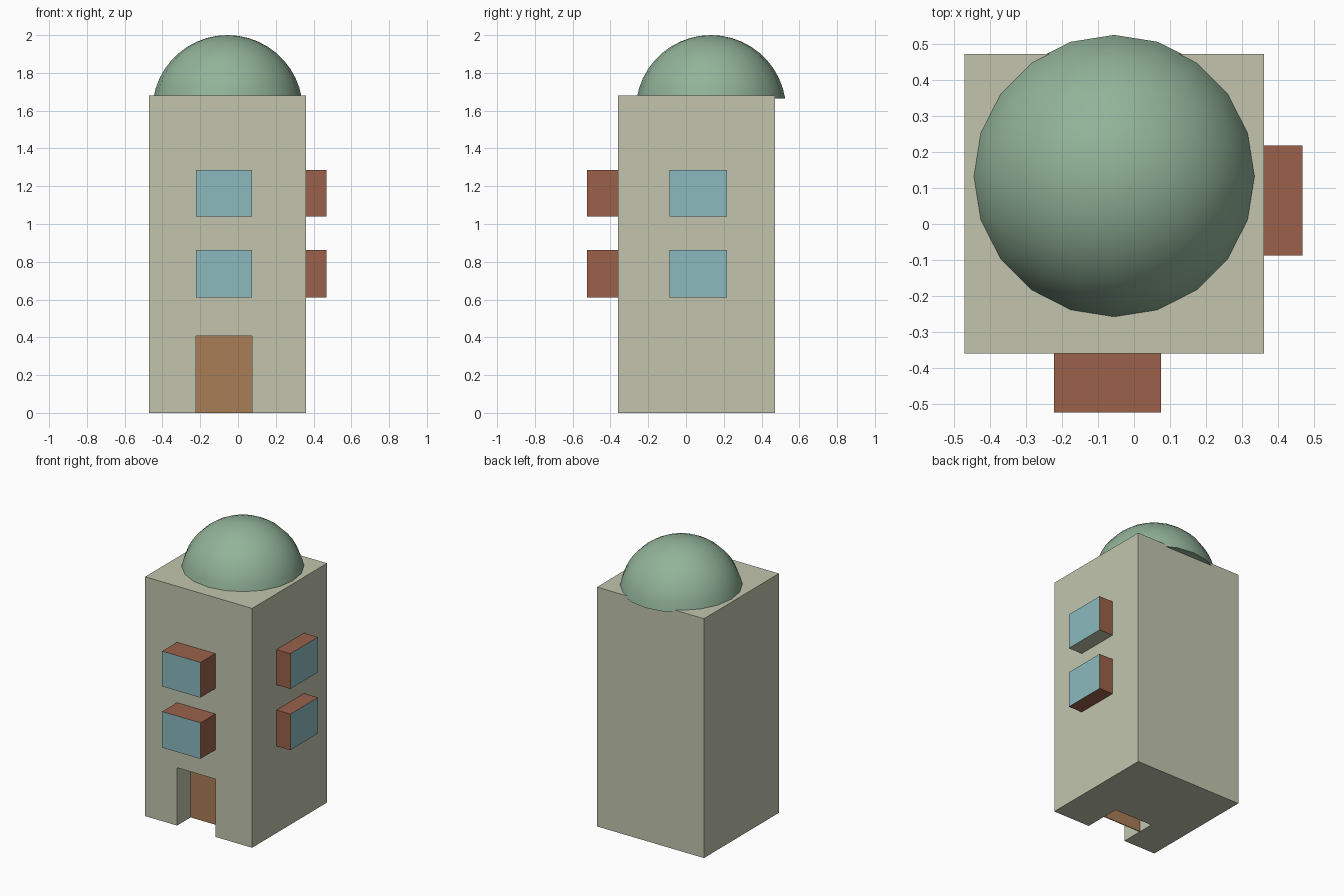
import bpy, bmesh, math

if "Cube" in bpy.data.objects:
    bpy.data.objects.remove(bpy.data.objects["Cube"])


def material(name, rgb):
    lin = [((c / 255 + 0.055) / 1.055) ** 2.4 for c in rgb]
    m = bpy.data.materials.new(name)
    m.diffuse_color = (*lin, 1)
    m.use_nodes = True
    m.node_tree.nodes["Principled BSDF"].inputs["Base Color"].default_value = m.diffuse_color
    return m


WALL = material("stone_beige", (194, 197, 174))
GLASS = material("window_blue", (139, 186, 191))
FRAME = material("brick_red", (155, 97, 74))
DOOR = material("door_brown", (168, 125, 85))
ROOF = material("dome_green", (146, 179, 153))


def add_object(name, bm, mats):
    bmesh.ops.recalc_face_normals(bm, faces=bm.faces)
    me = bpy.data.meshes.new(name)
    bm.to_mesh(me)
    bm.free()
    ob = bpy.data.objects.new(name, me)
    bpy.context.collection.objects.link(ob)
    for m in mats:
        me.materials.append(m)
    return ob


def box(name, lo, hi, mats, pick=None):
    """Box between two corners; pick(normal) chooses the material slot."""
    bm = bmesh.new()
    bmesh.ops.create_cube(bm, size=1)
    for v in bm.verts:
        v.co = [(a + b) / 2 + c * (b - a) for a, b, c in zip(lo, hi, v.co)]
    bm.normal_update()
    if pick:
        for f in bm.faces:
            f.material_index = pick(f.normal)
    return add_object(name, bm, mats)


X0, X1, Y0, Y1, TOP = -0.47, 0.361, -0.359, 0.472, 1.68
DX0, DX1, DH = -0.222, 0.075, 0.406      # doorway

# Tower: profile of the front with the doorway notch, plus solid rear
bm = bmesh.new()
outline = [(X0, 0), (DX0, 0), (DX0, DH), (DX1, DH), (DX1, 0), (X1, 0), (X1, TOP), (X0, TOP)]
BACK = Y0 + 0.265
front = [bm.verts.new((x, Y0, z)) for x, z in outline]
mid = [bm.verts.new((x, BACK, z)) for x, z in outline]
rear = [bm.verts.new((x, Y1, z)) for x, z in (outline[0], outline[5], outline[6], outline[7])]
bm.faces.new(front)
for i in range(1, 4):                     # doorway sides and ceiling
    bm.faces.new((front[i], front[i + 1], mid[i + 1], mid[i]))
bm.faces.new(mid[1:5])                    # doorway back wall
bm.faces.new(rear)
bm.faces.new((front[0], front[1], mid[1], mid[4], front[4], front[5], rear[1], rear[0]))
bm.faces.new((front[5], front[6], rear[2], rear[1]))
bm.faces.new((front[6], front[7], rear[3], rear[2]))
bm.faces.new((front[7], front[0], rear[0], rear[3]))
bmesh.ops.delete(bm, geom=[v for v in bm.verts if not v.link_faces], context='VERTS')
add_object("tower", bm, [WALL])

# Door panel set inside the doorway
box("door", (DX0, Y0 + 0.15, 0), (DX1, Y0 + 0.156, DH), [DOOR])

# Bay windows: glass on the outward face, red sides
for level, z0, z1 in (("lower", 0.61, 0.863), ("upper", 1.04, 1.287)):
    box("front_window_" + level, (DX0, -0.524, z0), (DX1, Y0, z1),
        [FRAME, GLASS], lambda n: 1 if n.y < -0.5 else 0)
    # the upper right window has a wall-coloured underside
    box("right_window_" + level, (X1, -0.088, z0), (0.468, 0.218, z1),
        [FRAME, GLASS, WALL],
        lambda n, up=(level == "upper"): 1 if n.x > 0.5 else (2 if up and n.z < -0.5 else 0))

# Dome: spherical cap with 20 sides
CX, CY, BASE, R, H, SIDES, RINGS = -0.055, 0.132, 1.665, 0.393, 0.335, 20, 10
SR = (R * R + H * H) / (2 * H)
start = math.asin((SR - H) / SR)
bm = bmesh.new()
rings = []
for k in range(RINGS):
    e = start + (math.pi / 2 - start) * k / RINGS
    r, z = SR * math.cos(e), BASE + H - SR + SR * math.sin(e)
    rings.append([bm.verts.new((CX + r * math.cos(math.tau * i / SIDES),
                                CY + r * math.sin(math.tau * i / SIDES), z))
                  for i in range(SIDES)])
tip = bm.verts.new((CX, CY, BASE + H))
for i in range(SIDES):
    j = (i + 1) % SIDES
    for a, b in zip(rings, rings[1:]):
        bm.faces.new((a[i], a[j], b[j], b[i])).smooth = True
    bm.faces.new((rings[-1][i], rings[-1][j], tip)).smooth = True
bm.faces.new(rings[0])
for e in bm.edges:
    if any(len(f.verts) == SIDES for f in e.link_faces):
        e.smooth = False
add_object("dome", bm, [ROOF])
